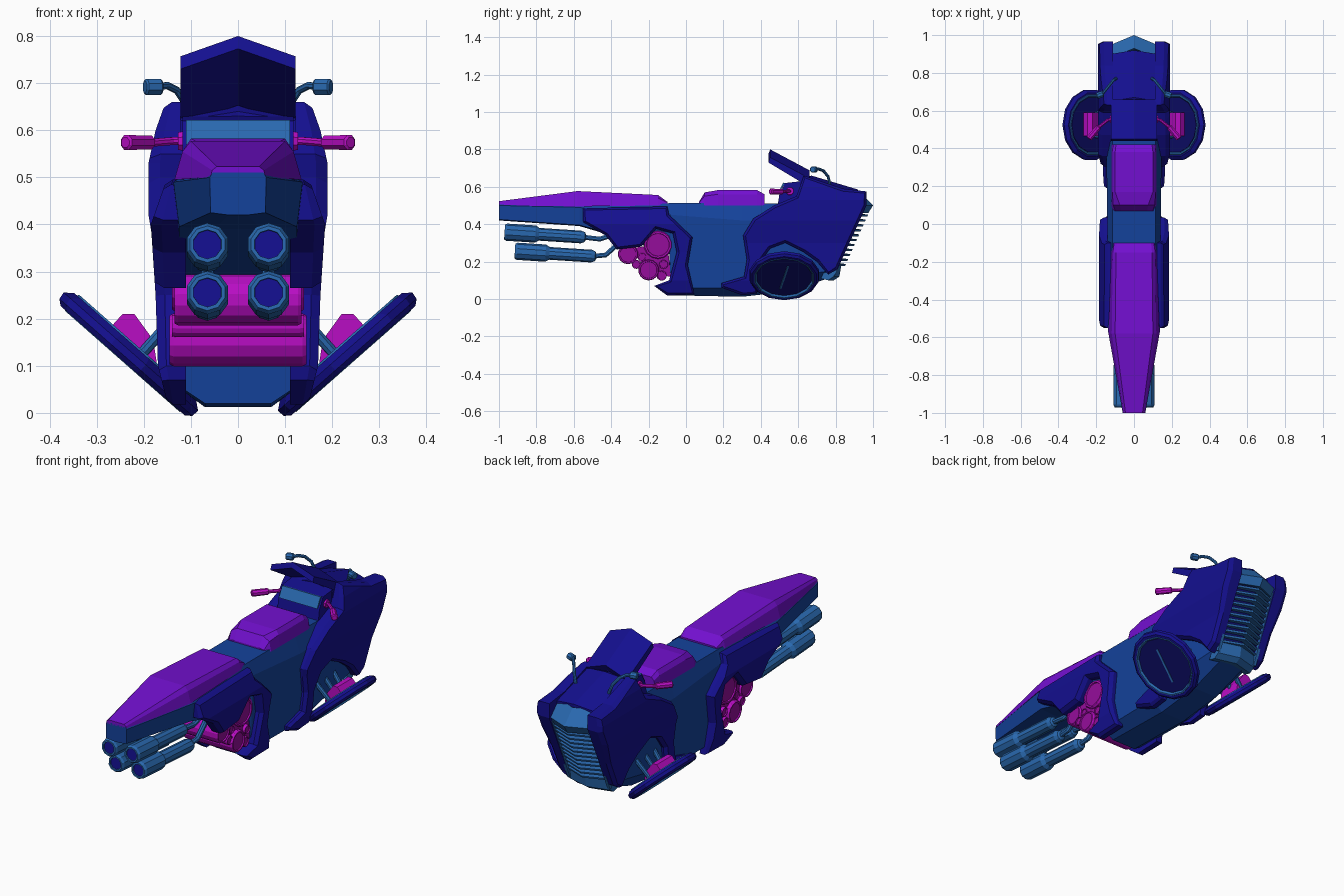
import bpy, bmesh, math
from mathutils import Vector as V

if "Cube" in bpy.data.objects:
    bpy.data.objects.remove(bpy.data.objects["Cube"])

def material(name, rgb):
    m = bpy.data.materials.new(name)
    m.diffuse_color = (*rgb, 1)
    m.use_nodes = True
    m.node_tree.nodes["Principled BSDF"].inputs["Base Color"].default_value = m.diffuse_color
    return m

BLUE = material("body_blue", (0.007, 0.055, 0.33))
LIGHT = material("trim_blue", (0.022, 0.14, 0.43))
NAVY = material("navy", (0.007, 0.005, 0.28))
DARK = material("dark_navy", (0.004, 0.004, 0.14))
PURPLE = material("purple", (0.17, 0.005, 0.63))
PINK = material("magenta", (0.48, 0.004, 0.55))
PLUM = material("engine_magenta", (0.30, 0.004, 0.33))

def finish(name, bm, mat, mirror=False):
    bmesh.ops.recalc_face_normals(bm, faces=bm.faces[:])
    me = bpy.data.meshes.new(name)
    bm.to_mesh(me)
    bm.free()
    me.materials.append(mat)
    ob = bpy.data.objects.new(name, me)
    bpy.context.collection.objects.link(ob)
    if mirror:
        ob.modifiers.new("mirror", 'MIRROR')
    return ob

def loft(name, rings, mat, mirror=False):
    """Skin closed rings of points and cap both ends."""
    bm = bmesh.new()
    vs = [[bm.verts.new(p) for p in r] for r in rings]
    n = len(vs[0])
    for a, b in zip(vs, vs[1:]):
        for i in range(n):
            bm.faces.new((a[i], a[(i + 1) % n], b[(i + 1) % n], b[i]))
    bm.faces.new(vs[0])
    bm.faces.new(vs[-1])
    return finish(name, bm, mat, mirror)

def hull(name, sections, mat):
    """Loft symmetric half sections given as (y, [(x, z) ...])."""
    rings = []
    for y, half in sections:
        ys = y if isinstance(y, list) else [y] * len(half)
        right = [V((x, yy, z)) for yy, (x, z) in zip(ys, half)]
        rings.append(right + [V((-p.x, p.y, p.z)) for p in reversed(right)])
    return loft(name, rings, mat)

def chevron(name, prof, w, mat, dy=0.0, dz=0.0):
    """Side profile (y, z) swept across x with a pushed-out centre line."""
    return loft(name, [[V((x, y + dy * k, z + dz * k)) for y, z in prof]
                       for x, k in ((-w, 0), (0, 1), (w, 0))], mat)

def circle(c, axis, r, sides):
    q = axis.to_track_quat('Z', 'Y')
    return [c + q @ V((r * math.cos(a), r * math.sin(a), 0))
            for a in (2 * math.pi * (i + 0.5) / sides for i in range(sides))]

def turned(name, c, axis, prof, sides, mat, mirror=False):
    c, axis = V(c), V(axis).normalized()
    return loft(name, [circle(c + axis * t, axis, r, sides) for t, r in prof], mat, mirror)

def tube(name, pts, r, sides, mat, mirror=False):
    pts = [V(p) for p in pts]
    last = len(pts) - 1
    return loft(name, [circle(p, pts[min(i + 1, last)] - pts[max(i - 1, 0)], r, sides)
                       for i, p in enumerate(pts)], mat, mirror)

def fairing(name, outline, widths, mat):
    """Chamfered side plate whose outer face follows widths (z, x)."""
    bm = bmesh.new()
    face = bm.faces.new([bm.verts.new((0, y, z)) for y, z in outline])
    ext = bmesh.ops.extrude_face_region(bm, geom=[face], use_keep_orig=True)['geom']
    rim = [v for v in ext if isinstance(v, bmesh.types.BMVert)]
    outer = [f for f in ext if isinstance(f, bmesh.types.BMFace)]
    for v in rim:
        v.co.x = 1
    bm.normal_update()
    bmesh.ops.inset_individual(bm, faces=outer, thickness=0.014)
    for v in rim:
        v.co.x = 0.7
    for z, _ in widths:
        bmesh.ops.bisect_plane(bm, geom=bm.verts[:] + bm.edges[:] + bm.faces[:],
                               plane_co=(0, 0, z), plane_no=(0, 0, 1))
    for v in bm.verts:
        z = v.co.z
        w = widths[-1][1]
        for (z0, w0), (z1, w1) in zip(widths, widths[1:]):
            if z0 <= z <= z1:
                w = w0 + (w1 - w0) * (z - z0) / (z1 - z0)
        v.co.x = 0.11 + (w - 0.11) * v.co.x
    return finish(name, bm, mat, True)

# Main body from tail to grille
hull("body", [
    (-1.0, [(.054, .51), (.06, .5), (.058, .425), (.02, .42)]),
    (-.57, [(.115, .505), (.137, .49), (.125, .395), (.05, .39)]),
    (-.40, [(.115, .508), (.137, .46), (.125, .35), (.05, .34)]),
    (-.24, [(.115, .51), (.137, .45), (.125, .30), (.05, .29)]),
    (-.09, [(.115, .512), (.14, .45), (.125, .26), (.05, .25)]),
    (-.08, [(.115, .512), (.14, .45), (.13, .06), (.07, .02)]),
    (.30, [(.115, .512), (.145, .42), (.135, .06), (.07, .012)]),
    (.55, [(.115, .51), (.145, .42), (.14, .12), (.07, .04)]),
    ([.91, .88, .77, .76], [(.118, .51), (.125, .42), (.12, .15), (.07, .11)])], BLUE)

# Seat and tank
hull("rear_seat", [
    (-1.0, [(.045, .523), (.055, .515), (.058, .5)]),
    (-.58, [(.10, .577), (.118, .555), (.135, .495)]),
    (-.15, [(.095, .556), (.112, .54), (.12, .5)]),
    (-.10, [(.09, .52), (.105, .515), (.115, .5)])], PURPLE)
hull("tank", [
    (.07, [(.07, .52), (.10, .515), (.115, .5)]),
    (.10, [(.075, .57), (.11, .55), (.12, .5)]),
    (.17, [(.10, .582), (.115, .56), (.12, .5)]),
    (.38, [(.10, .582), (.115, .56), (.12, .5)]),
    (.42, [(.095, .56), (.11, .545), (.118, .5)])], PURPLE)

# Side fairings
fairing("rear_fairing", [
    (-.55, .485), (-.1, .495), (-.09, .45), (.035, .33), (.01, .18), (.045, .025),
    (-.1, .018), (-.17, .07), (-.09, .1), (-.05, .25), (-.07, .35), (-.16, .375),
    (-.24, .28), (-.37, .265), (-.43, .34), (-.55, .41)],
    [(0, .145), (.1, .17), (.25, .175), (.4, .185), (.5, .15)], NAVY)
fairing("front_fairing", [
    (.47, .5), (.59, .55), (.63, .66), (.84, .59), (.965, .575), (.965, .5),
    (.81, .16), (.76, .13), (.70, .2), (.63, .25), (.53, .3), (.45, .27), (.40, .2),
    (.38, .03), (.30, .02), (.19, .06), (.19, .085), (.31, .12), (.325, .21),
    (.305, .34), (.36, .43)],
    [(0, .14), (.1, .165), (.3, .17), (.42, .19), (.53, .19), (.6, .175), (.67, .15)], NAVY)

# Hood, windscreen, dashboard
chevron("hood", [(.60, .49), (.60, .62), (.65, .64), (.90, .565), (.90, .49)], .122, NAVY, .02, .02)
chevron("windscreen", [(.44, .73), (.45, .757), (.66, .645), (.64, .61)], .122, NAVY, 0, .043)
chevron("dashboard", [(.49, .5), (.50, .565), (.53, .62), (.62, .63), (.62, .5)], .118, NAVY)
chevron("dash_screen", [(.492, .57), (.52, .622), (.53, .62), (.50, .57)], .11, LIGHT)

# Grille with chevron slats
chevron("grille_top", [(.88, .572), (.95, .5), (.925, .46), (.86, .48)], .12, LIGHT, .05)
chevron("grille_bottom", [(.74, .15), (.80, .18), (.79, .12), (.76, .10), (.72, .11)], .115, LIGHT, .03)
chevron("grille_back", [(.87, .48), (.915, .47), (.785, .17), (.74, .17)], .11, DARK, .03)
for i in range(11):
    t = (i + .5) / 11
    y, z = .80 + .13 * t, .17 + .29 * t
    chevron(f"grille_slat_{i + 1}", [(y - .04, z), (y, z - .006), (y + .004, z + .004),
                                     (y - .04, z + .01)], .115, LIGHT, .045)
tube("grille_frame", [(.115, .79, .13), (.115, .94, .48)], .011, 4, LIGHT, True)

# Engine: cross cylinders and a core
chevron("engine_core", [(-.30, .27), (-.10, .3), (-.08, .12), (-.19, .13)], .125, PLUM)
for i, (y, z, r, w) in enumerate([
        (-.15, .29, .076, .14), (-.2, .155, .056, .145), (-.31, .24, .054, .135),
        (-.265, .185, .024, .14), (-.12, .185, .024, .14), (-.13, .125, .027, .138),
        (-.235, .225, .022, .13)]):
    turned(f"engine_cylinder_{i + 1}", (0, y, z), (1, 0, 0),
           [(-w + .01, r * .78), (-w, r * .82), (-w, r * .93), (-w + .008, r), (w - .008, r),
            (w, r * .93), (w, r * .82), (w - .01, r * .78)], 14, PINK)
    turned(f"engine_cap_{i + 1}", (0, y, z), (1, 0, 0),
           [(-w + .006, r * .8), (w - .006, r * .8)], 14, PLUM)

# Four exhausts with bent feed pipes
for tag, y, z, bend in (("upper", -.97, .358, [(-.46, .32), (-.40, .34), (-.34, .38)]),
                        ("lower", -.915, .256, [(-.43, .235), (-.39, .27), (-.33, .33)])):
    p, ax = (.065, y, z), V((0, 1, -.065)).normalized()
    turned(f"{tag}_exhaust", p, ax,
           [(.03, .029), (0, .031), (0, .039), (.012, .046), (.165, .046), (.185, .034),
            (.41, .034), (.43, .026), (.435, .016)], 10, LIGHT, True)
    turned(f"{tag}_exhaust_core", p, ax, [(.008, .0305), (.03, .0305)], 10, NAVY, True)
    start = V(p) + ax * .42
    tube(f"{tag}_exhaust_pipe", [start] + [(.065, a, b) for a, b in bend], .014, 8, LIGHT, True)

# Tilted hover discs
c, n = V((.23, .525, .127)), V((.66, 0, -.75)).normalized()
turned("hover_disc", c, n, [(-.008, .145), (-.018, .155), (-.018, .172), (-.004, .19), (.012, .188),
                            (.022, .176), (.022, .162), (.008, .152)], 14, NAVY, True)
turned("hover_disc_ring", c, n, [(-.014, .148), (-.022, .154), (-.022, .162), (-.015, .166), (.018, .166),
                                 (.0235, .162), (.0235, .156), (.012, .148)], 14, LIGHT, True)
turned("hover_disc_face", c, n, [(-.018, .148), (.014, .151), (.014, .145)], 14, DARK, True)
u = V((-n.z, 0, n.x))
tube("hover_disc_slit", [c + n * .013 - u * .09 - V((0, .02, 0)),
                         c + n * .013 + u * .09 + V((0, .02, 0))], .007, 4, LIGHT, True)
loft("hover_motor", [[V((x, y, z)) for x, z in
                      ((.17, .09), (.18, .155), (.22, .21), (.245, .21), (.272, .18))]
                     for y in (.465, .59)], PINK, True)
for i, y in enumerate((.45, .525, .60)):
    tube(f"hover_strut_{i + 1}", [(.12, y, .22), (.2, .5 + (y - .525) * .8 + .025, .13)],
         .012, 8, LIGHT, True)

# Handlebars
tube("handlebar", [(.115, .555, .577), (.14, .55, .577), (.19, .51, .573)], .009, 8, PINK, True)
turned("handle_grip", (.185, .515, .574), (.055, -.065, 0),
       [(0, .012), (.004, .016), (.08, .017), (.084, .012)], 8, PINK, True)
turned("handle_mount", (.117, .555, .577), (1, 0, 0), [(0, .022), (.01, .02)], 8, PINK, True)

# Mirrors on curved stalks
tube("mirror_stalk", [(.095, .77, .61), (.11, .76, .655), (.13, .735, .685),
                      (.15, .71, .695), (.17, .685, .693)], .008, 8, LIGHT, True)
turned("mirror", (.162, .69, .692), (1, -.35, 0),
       [(0, .014), (.004, .018), (.034, .018), (.038, .014)], 8, LIGHT, True)
